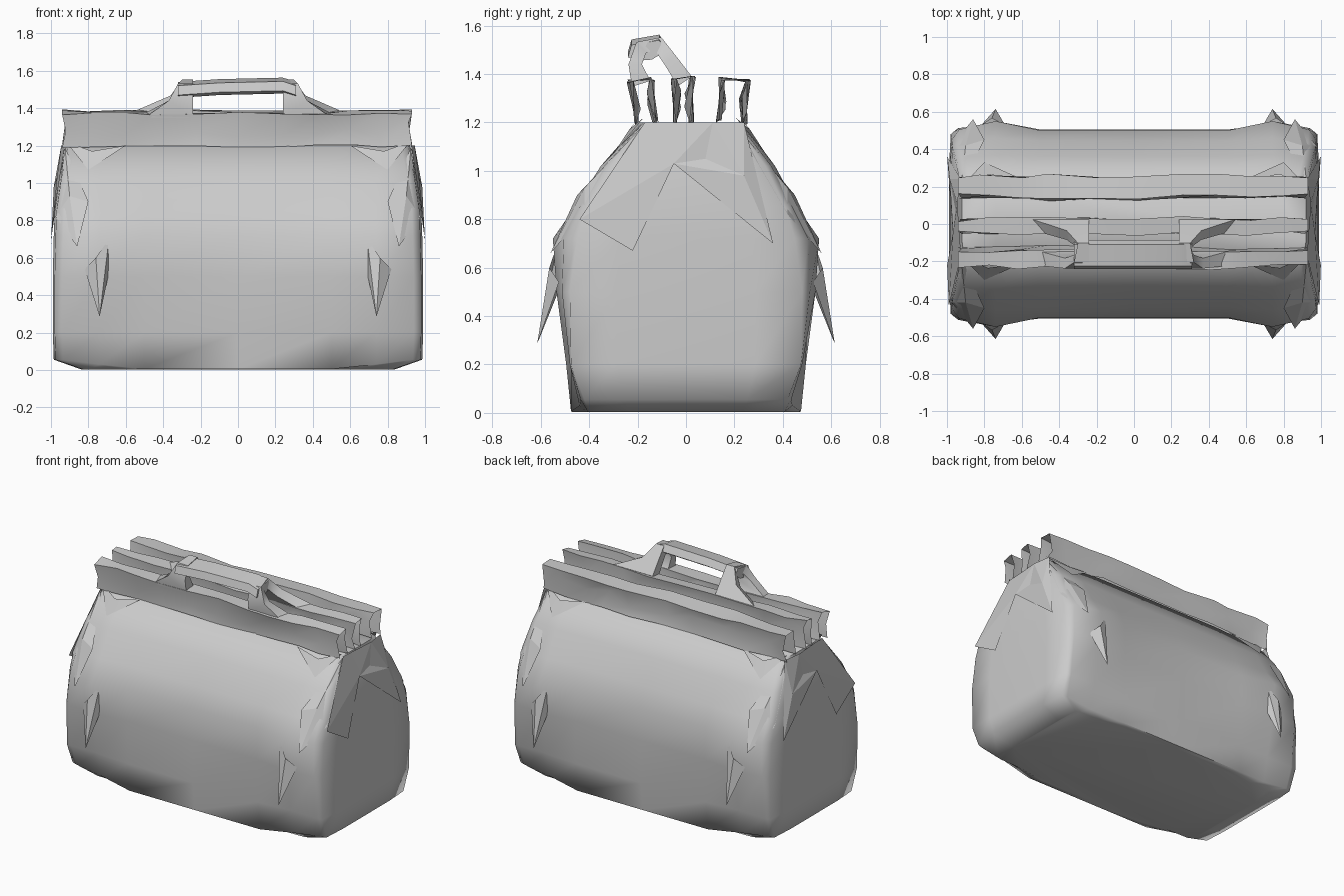
import bpy, math, random

if "Cube" in bpy.data.objects:
    bpy.data.objects.remove(bpy.data.objects["Cube"])
random.seed(4)


def make(name, verts, faces, angle=45):
    me = bpy.data.meshes.new(name)
    me.from_pydata(verts, [], faces)
    me.validate()
    ob = bpy.data.objects.new(name, me)
    bpy.context.collection.objects.link(ob)
    bpy.ops.object.select_all(action='DESELECT')
    ob.select_set(True)
    bpy.context.view_layer.objects.active = ob
    bpy.ops.object.mode_set(mode='EDIT')
    bpy.ops.mesh.select_all(action='SELECT')
    bpy.ops.mesh.normals_make_consistent(inside=False)
    bpy.ops.object.mode_set(mode='OBJECT')
    bpy.ops.object.shade_smooth_by_angle(angle=math.radians(angle))
    return ob


def loft(name, rings, closed=True, caps=True, angle=45):
    n = len(rings[0])
    verts = [p for r in rings for p in r]
    faces = [(a * n + i, a * n + (i + 1) % n, (a + 1) * n + (i + 1) % n, (a + 1) * n + i)
             for a in range(len(rings) - 1) for i in range(n if closed else n - 1)]
    if caps:
        faces += [tuple(range(n)), tuple(range(len(verts) - n, len(verts)))]
    return make(name, verts, faces, angle)


# Bag body: z, half length, then half depth at the corner, the bulge and the middle
levels = [(0.03, 0.985, 0.42, 0.44, 0.475), (0.20, 0.99, 0.475, 0.475, 0.495),
          (0.50, 0.99, 0.48, 0.535, 0.505), (0.72, 0.985, 0.45, 0.55, 0.50),
          (0.85, 0.98, 0.41, 0.46, 0.445), (1.02, 0.955, 0.32, 0.36, 0.355),
          (1.20, 0.92, 0.18, 0.20, 0.215)]
rings = []
for z, hx, yc, yb, ym in levels:
    low = 0.025 if z < 0.1 else 0
    shift = 0.02 * max(0, z - 0.9) / 0.3
    quarter = [(hx, yc * 0.6, low), (hx - 0.01, yc, low), (hx - 0.05, (yc + yb) / 2 + 0.005, low),
               (0.74, yb, 0), (0.5, ym, -low), (0, ym, -low)]
    half = quarter + [(-x, y, d) for x, y, d in quarter[-2::-1]]
    rings.append([(x, y + shift, z + d) for x, y, d in half]
                 + [(-x, -y + shift, z + d) for x, y, d in half])
# slightly sagging underside
base = [(x * 0.85, y * 0.93, 0.003) for x, y, z in rings[0]]
loft("bag_body", [base] + rings, angle=70)

# Three crumpled mouth bands: profile in y, z
bands = {
    "front_mouth_fold": [(-0.205, 1.20), (-0.235, 1.375), (-0.14, 1.385), (-0.125, 1.21)],
    "middle_mouth_fold": [(-0.05, 1.20), (-0.055, 1.385), (0.03, 1.39), (0.025, 1.21)],
    "back_mouth_fold": [(0.13, 1.21), (0.145, 1.385), (0.26, 1.375), (0.245, 1.20)],
}
stations = [-0.94, -0.8, -0.62, -0.45, -0.22, 0, 0.25, 0.45, 0.6, 0.78, 0.93]
for name, prof in bands.items():
    rows = []
    for j, x in enumerate(stations):
        edge = max(0, abs(x) - 0.4)
        mid = sum(p[0] for p in prof) / 4
        row = []
        for k, (y, z) in enumerate(prof):
            skew = random.uniform(-0.03, 0.03) if abs(x) < 0.9 else 0
            row.append((x + skew, mid + (y - mid) * (1 - 0.3 * edge) + random.uniform(-0.012, 0.012),
                        z + random.uniform(-0.012, 0.004)))
            if k in (0, 2):
                # creases alternate in and out, sliding up and down the wall
                y2, z2 = prof[k + 1]
                inward = 1 if k == 0 else -1
                row.append((x * 0.98 + skew,
                            (y + y2) / 2 + inward * (random.uniform(0.02, 0.035) if j % 2 else 0.0),
                            (z + z2) / 2 + random.uniform(-0.045, 0.045)))
        rows.append(row)
    loft(name, rows, closed=False, caps=False, angle=50)

# Handle legs: y, z, thickness, outer x, looping from the front fold to the middle fold
hook = [(-0.185, 1.36, 0.08, 0.50), (-0.21, 1.44, 0.055, 0.37), (-0.185, 1.51, 0.06, 0.32),
        (-0.115, 1.525, 0.06, 0.30), (-0.06, 1.45, 0.06, 0.36), (-0.005, 1.37, 0.07, 0.54)]
for side, name in ((-1, "left_handle_leg"), (1, "right_handle_leg")):
    rows = []
    for i, (y, z, t, out) in enumerate(hook):
        a, b = hook[max(i - 1, 0)], hook[min(i + 1, len(hook) - 1)]
        dy, dz = b[0] - a[0], b[1] - a[1]
        d = math.hypot(dy, dz)
        ny, nz = -dz / d * t / 2, dy / d * t / 2
        rows.append([(side * 0.24, y + ny, z + nz), (side * out, y + ny, z + nz),
                     (side * out, y - ny, z - nz), (side * 0.24, y - ny, z - nz)])
    loft(name, rows, angle=50)

# Handle grip
grip = [(-0.24, 1.49), (-0.225, 1.54), (-0.11, 1.56), (-0.085, 1.515), (-0.14, 1.48), (-0.2, 1.475)]
loft("handle_grip", [[(x, y, z + dz) for y, z in grip]
                     for x, dz in ((-0.32, -0.02), (-0.1, -0.005), (0.24, 0.003), (0.31, -0.02))], angle=50)

# Folded end flaps on both ends, with a sunken pocket behind the middle
flap = [(0.925, -0.17, 1.20), (0.99, -0.44, 0.80), (0.999, -0.22, 0.67), (0.968, -0.05, 1.03),
        (0.945, 0.11, 1.20), (0.999, 0.36, 0.70), (0.925, 0.24, 1.20), (0.985, 0.24, 0.98),
        (0.935, -0.02, 1.20), (0.955, 0.08, 1.05)]
flap_faces = [(0, 1, 3), (1, 2, 3), (0, 3, 8), (8, 3, 4), (3, 9, 4), (9, 7, 4), (3, 7, 9),
              (3, 5, 7), (4, 7, 6), (7, 5, 6)]
for side, name in ((-1, "left_end_flap"), (1, "right_end_flap")):
    make(name, [(side * x, y, z) for x, y, z in flap], flap_faces, 8)

# Pointed tie ends, corner creases and small ears below the mouth, on all four corners
tie = [(0.69, 0.53, 0.70), (0.74, 0.615, 0.285), (0.82, 0.525, 0.54), (0.76, 0.565, 0.60),
       (0.69, 0.52, 0.52), (0.73, 0.54, 0.50)]
ear = [(0.92, 0.19, 1.22), (0.80, 0.315, 1.07), (0.60, 0.225, 1.20), (0.78, 0.25, 1.17)]
crease = [(0.925, 0.19, 1.19), (0.975, 0.42, 0.82), (0.86, 0.56, 0.66), (0.90, 0.42, 0.93),
          (0.80, 0.45, 0.90)]
for sx, lr in ((-1, "left"), (1, "right")):
    for sy, fb in ((-1, "front"), (1, "back")):
        make(f"{fb}_{lr}_tie_end", [(sx * x, sy * y, z) for x, y, z in tie],
             [(0, 1, 3), (3, 1, 2), (0, 4, 1), (4, 5, 1), (5, 2, 1)], 20)
        for part, pts, faces in (("mouth_ear", ear, [(0, 1, 3), (3, 1, 2)]),
                                 ("corner_crease", crease, [(0, 1, 3), (3, 1, 2), (3, 2, 4), (0, 3, 4)])):
            make(f"{fb}_{lr}_{part}", [(sx * x, sy * y + 0.015 * (z > 0.95), z) for x, y, z in pts],
                 faces, 12)
